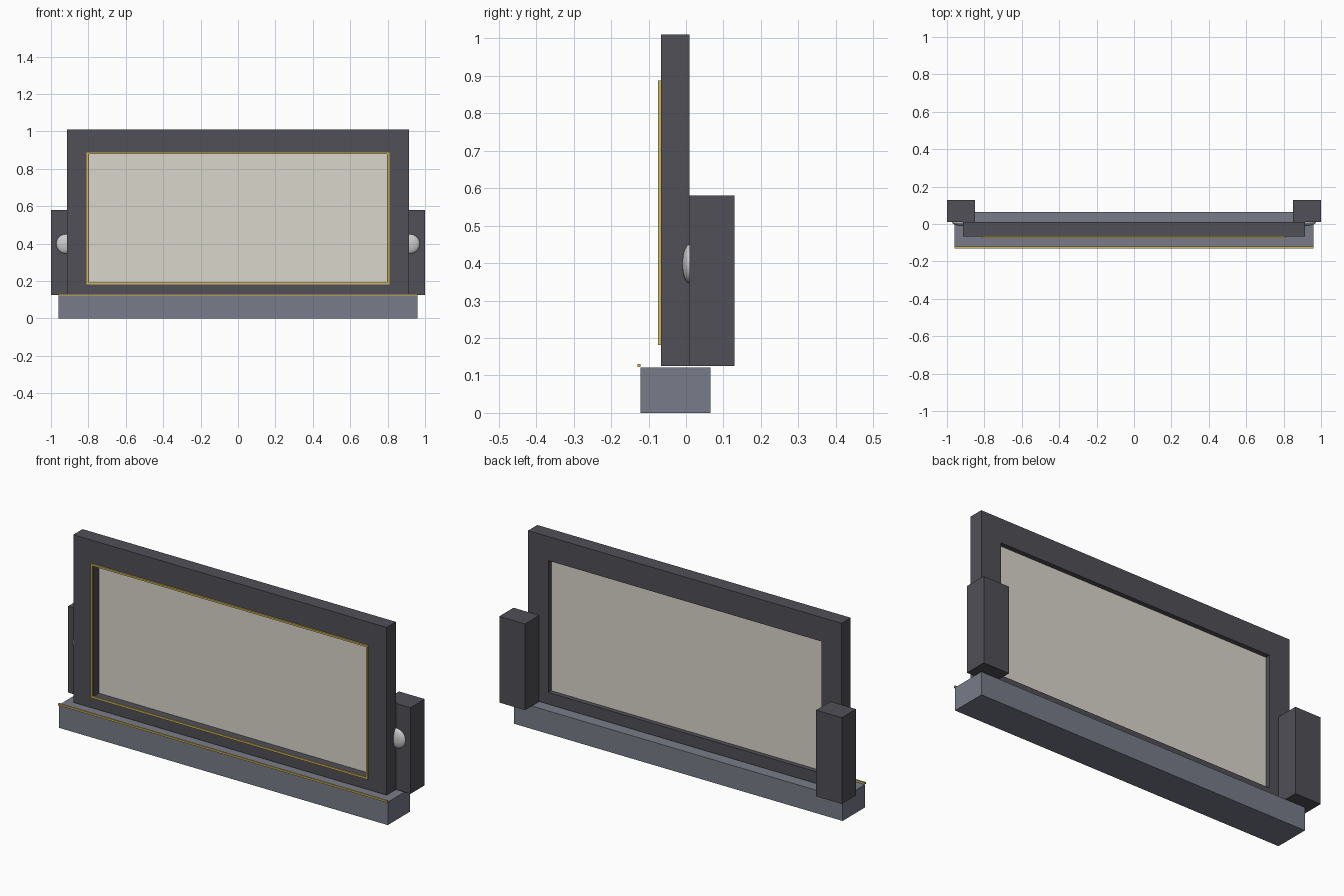
import bpy, bmesh
from mathutils import Matrix, Vector

if "Cube" in bpy.data.objects:
    bpy.data.objects.remove(bpy.data.objects["Cube"])


def material(name, rgb):
    m = bpy.data.materials.new(name)
    m.diffuse_color = (*rgb, 1)
    m.use_nodes = True
    m.node_tree.nodes["Principled BSDF"].inputs["Base Color"].default_value = m.diffuse_color
    return m


DARK = material("dark_metal", (0.08, 0.08, 0.095))
GREY = material("grey_metal", (0.19, 0.2, 0.25))
GOLD = material("gold_trim", (0.65, 0.48, 0.1))
PANE = material("pale_panel", (0.7, 0.68, 0.6))
STEEL = material("steel", (0.7, 0.7, 0.72))


def finish(name, bm, mat):
    bmesh.ops.recalc_face_normals(bm, faces=bm.faces)
    me = bpy.data.meshes.new(name)
    bm.to_mesh(me)
    bm.free()
    me.materials.append(mat)
    ob = bpy.data.objects.new(name, me)
    bpy.context.collection.objects.link(ob)
    return ob


def box(name, x, y, z, mat):
    bm = bmesh.new()
    size = [b - a for a, b in (x, y, z)]
    mid = Vector([(a + b) / 2 for a, b in (x, y, z)])
    bmesh.ops.create_cube(bm, size=1, matrix=Matrix.Translation(mid) @ Matrix.Diagonal((*size, 1)))
    return finish(name, bm, mat)


def ring(name, outer, inner, y, mat):
    """Rectangular ring; outer and inner are (half width, z low, z high)."""
    bm = bmesh.new()

    def loop(r, yy):
        w, lo, hi = r
        return [bm.verts.new((px, yy, pz)) for px, pz in ((-w, lo), (w, lo), (w, hi), (-w, hi))]

    loops = [loop(outer, y[0]), loop(outer, y[1]), loop(inner, y[1]), loop(inner, y[0])]
    for k in range(4):
        a, b = loops[k], loops[(k + 1) % 4]
        for i in range(4):
            j = (i + 1) % 4
            bm.faces.new((a[i], a[j], b[j], b[i]))
    return finish(name, bm, mat)


# Base bar with gold strip along its top front edge
box("base", (-0.96, 0.96), (-0.122, 0.065), (0, 0.121), GREY)
box("base_trim", (-0.96, 0.96), (-0.13, -0.121), (0.122, 0.131), GOLD)

# Upright frame, gold border and recessed panel
ring("frame", (0.915, 0.125, 1.01), (0.797, 0.187, 0.883), (-0.067, 0.01), DARK)
ring("frame_trim", (0.81, 0.181, 0.888), (0.799, 0.191, 0.879), (-0.075, -0.066), GOLD)
box("panel", (-0.797, 0.797), (-0.02, -0.015), (0.187, 0.883), PANE)

# Side posts with domed bolts
for side, s in (("left", -1), ("right", 1)):
    box(side + "_post", sorted((s * 0.85, s * 1.0)), (0.01, 0.129), (0.125, 0.58), DARK)
    bm = bmesh.new()
    bmesh.ops.create_uvsphere(
        bm, u_segments=32, v_segments=16, radius=1,
        matrix=Matrix.Translation((s * 0.92, 0.01, 0.398)) @ Matrix.Diagonal((0.052, 0.02, 0.052, 1)))
    for f in bm.faces:
        f.smooth = True
    finish(side + "_bolt", bm, STEEL)
